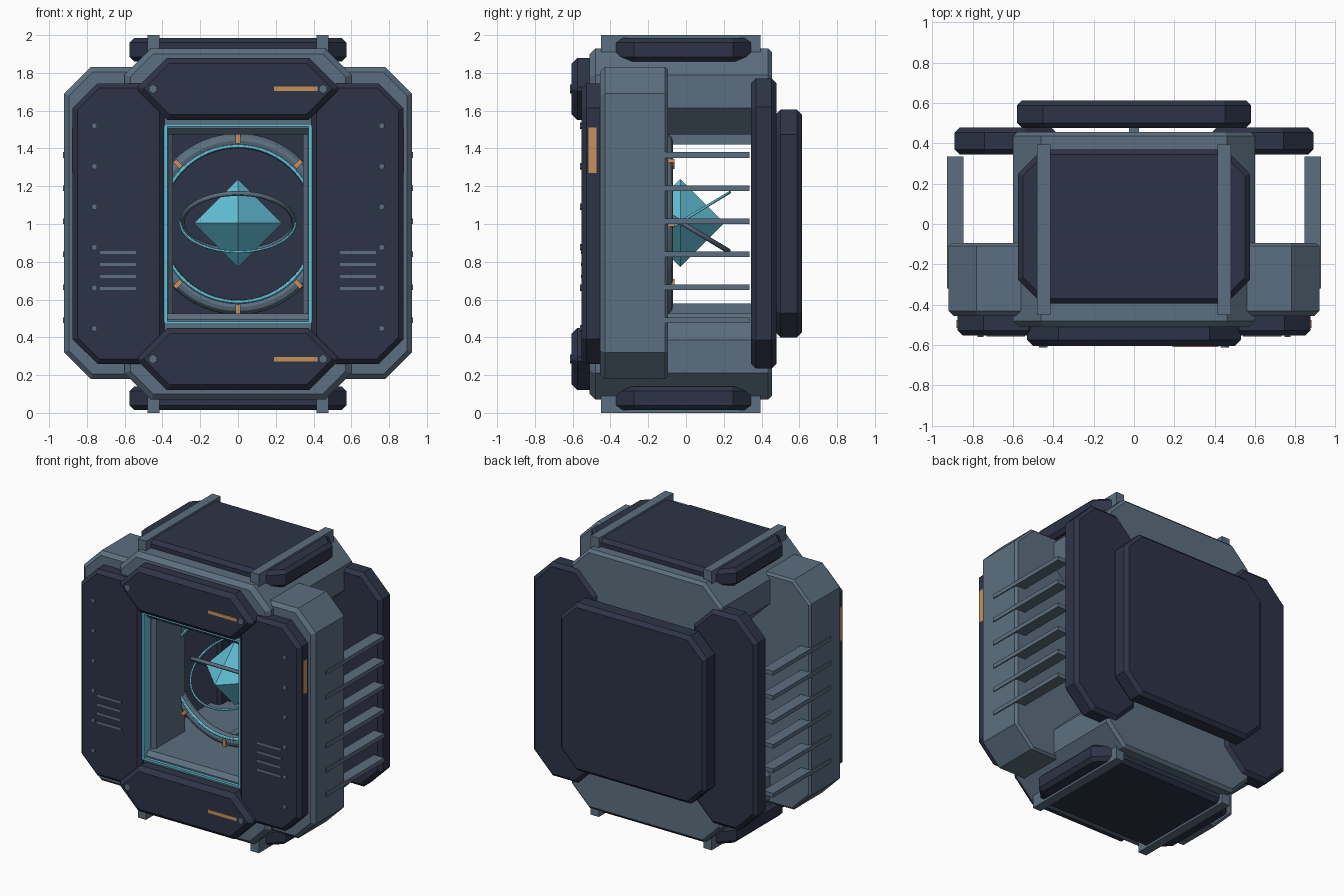
import bpy, bmesh, math
from mathutils import Vector, Matrix

if "Cube" in bpy.data.objects:
    bpy.data.objects.remove(bpy.data.objects["Cube"])


def material(name, rgb):
    m = bpy.data.materials.new(name)
    m.diffuse_color = (*rgb, 1)
    m.use_nodes = True
    m.node_tree.nodes["Principled BSDF"].inputs["Base Color"].default_value = m.diffuse_color
    return m


NAVY = material("dark navy", (0.027, 0.034, 0.064))
STEEL = material("steel blue grey", (0.107, 0.159, 0.216))
TEAL = material("bright teal", (0.125, 0.54, 0.69))
ORANGE = material("copper orange", (0.58, 0.28, 0.11))


def finish(name, bm, mat):
    bmesh.ops.recalc_face_normals(bm, faces=bm.faces[:])
    me = bpy.data.meshes.new(name)
    bm.to_mesh(me)
    bm.free()
    me.materials.append(mat)
    ob = bpy.data.objects.new(name, me)
    bpy.context.collection.objects.link(ob)
    return ob


def octagon(u0, u1, v0, v1, c):
    return [(u0 + c, v0), (u1 - c, v0), (u1, v0 + c), (u1, v1 - c),
            (u1 - c, v1), (u0 + c, v1), (u0, v1 - c), (u0, v0 + c)]


def plate(name, mat, u, v, depth, chamfer, bevel0, bevel1, axis="y"):
    """Octagonal slab with bevelled rims, extruded along y (or z)."""
    d0, d1 = depth
    bm = bmesh.new()
    rings = []
    for d, inset in ((d0, bevel0), (d0 + bevel0, 0), (d1 - bevel1, 0), (d1, bevel1)):
        pts = octagon(u[0] + inset, u[1] - inset, v[0] + inset, v[1] - inset,
                      chamfer - 0.586 * inset)
        rings.append([bm.verts.new((a, d, b) if axis == "y" else (a, b, d)) for a, b in pts])
    for r, s in zip(rings, rings[1:]):
        for i in range(8):
            j = (i + 1) % 8
            bm.faces.new((r[i], r[j], s[j], s[i]))
    bm.faces.new(rings[0])
    bm.faces.new(rings[-1])
    return finish(name, bm, mat)


def box(name, mat, x, y, z, matrix=None):
    bm = bmesh.new()
    size = (x[1] - x[0], y[1] - y[0], z[1] - z[0])
    mid = ((x[0] + x[1]) / 2, (y[0] + y[1]) / 2, (z[0] + z[1]) / 2)
    bmesh.ops.create_cube(bm, size=1, matrix=Matrix.Translation(mid) @ Matrix.Diagonal((*size, 1)))
    if matrix:
        bm.transform(matrix)
    return finish(name, bm, mat)


def bolt(name, x, y, z, r):
    bm = bmesh.new()
    m = Matrix.Translation((x, y, z)) @ Matrix.Rotation(math.pi / 2, 4, "X")
    bmesh.ops.create_cone(bm, cap_ends=True, segments=6, radius1=r, radius2=r, depth=0.02, matrix=m)
    return finish(name, bm, STEEL)


def ring(name, mat, centre, major, minor, tilt):
    bpy.ops.mesh.primitive_torus_add(location=centre, rotation=(tilt, 0, 0),
                                     major_radius=major, minor_radius=minor,
                                     major_segments=64, minor_segments=12)
    ob = bpy.context.object
    ob.name = name
    ob.data.materials.append(mat)
    bpy.ops.object.shade_smooth_by_angle()
    return ob


def span(s, a, b):
    """Interval mirrored to side s."""
    return (a, b) if s > 0 else (-b, -a)


# Top and bottom assemblies, mirrored about z = 1
for t, tag in ((1, "top"), (-1, "bottom")):
    def zs(a, b):
        p, q = 1 + t * a, 1 + t * b
        return (min(p, q), max(p, q))
    plate(tag + "_frame_block", STEEL, (-0.6, 0.6), zs(0.475, 0.93), (-0.51, 0.455), 0.14, 0.03, 0.02)
    plate(tag + "_front_panel", NAVY, (-0.53, 0.53), zs(0.55, 0.88), (-0.605, -0.50), 0.155, 0.03, 0.0)
    plate(tag + "_pad", NAVY, (-0.575, 0.575), (-0.395, 0.37), zs(0.86, 0.985), 0.12, 0.025, 0.025, "z")
    box(tag + "_ring_strut", STEEL, (-0.025, 0.025), (-0.1, 0.48), zs(0.42, 0.475))
    box(tag + "_window_trim", TEAL, (-0.39, 0.39), (-0.53, -0.46), zs(0.515, 0.53))
    box(tag + "_orange_marker", ORANGE, (0.19, 0.42), (-0.609, -0.602), (1 + t * 0.715 - 0.012, 1 + t * 0.715 + 0.012))
    for s in (1, -1):
        box(tag + "_rail", STEEL, span(s, 0.415, 0.48), (-0.45, 0.395), zs(0.9, 1.0))
        bolt(tag + "_panel_bolt", s * 0.45, -0.603, 1 + t * 0.715, 0.024)

# Left and right assemblies
for s, tag in ((1, "right"), (-1, "left")):
    plate(tag + "_pod", STEEL, span(s, 0.345, 0.92), (0.18, 1.83), (-0.455, -0.095), 0.14, 0.025, 0.015)
    plate(tag + "_front_panel", NAVY, span(s, 0.39, 0.875), (0.26, 1.745), (-0.552, -0.445), 0.13, 0.025, 0.0)
    plate(tag + "_back_panel", NAVY, span(s, 0.385, 0.89), (0.235, 1.77), (0.345, 0.478), 0.15, 0.025, 0.025)
    box(tag + "_window_trim", TEAL, span(s, 0.374, 0.391), (-0.53, -0.44), (0.485, 1.515))
    box(tag + "_orange_marker", ORANGE, span(s, 0.87, 0.879), (-0.515, -0.475), (1.27, 1.51))
    for i in range(6):
        z = 1.365 - 0.175 * i
        box(tag + "_side_fin", STEEL, span(s, 0.845, 0.927), (-0.32, 0.335), (z - 0.015, z + 0.015))
        bolt(tag + "_side_bolt", s * 0.76, -0.55, 1.52 - 0.2145 * i, 0.017)
    for i in range(4):
        z = 0.85 - 0.064 * i
        box(tag + "_vent_slot", STEEL, span(s, 0.54, 0.73), (-0.557, -0.548), (z - 0.008, z + 0.008))

# Back plate
plate("back_plate", NAVY, (-0.58, 0.58), (0.4, 1.605), (0.476, 0.613), 0.13, 0.025, 0.025)

# Containment ring with clamps
ring("containment_ring", STEEL, (0, -0.11, 1), 0.44, 0.04, math.pi / 2)
ring("glow_ring", TEAL, (0, -0.145, 1), 0.412, 0.01, math.pi / 2)
for i in range(8):
    m = Matrix.Translation((0, -0.11, 1)) @ Matrix.Rotation(i * math.pi / 4, 4, "Y")
    box("ring_clamp", ORANGE, (-0.013, 0.013), (-0.048, 0.048), (0.425, 0.475), m)

# Tilted orbit rings around the crystal
ring("orbit_ring_thin", TEAL, (0, -0.03, 1.01), 0.305, 0.007, math.radians(31))
ring("orbit_ring_thick", STEEL, (0, -0.03, 1.01), 0.295, 0.013, math.radians(-31))

# Floating crystal
bm = bmesh.new()
c = Vector((0, -0.03, 1.005))
waist = [bm.verts.new(c + Vector((0.233 * math.cos(a), 0.233 * math.sin(a), 0)))
         for a in (0, math.pi / 2, math.pi, 1.5 * math.pi)]
for h in (0.233, -0.233):
    tip = bm.verts.new(c + Vector((0, 0, h)))
    for i in range(4):
        bm.faces.new((waist[i], waist[(i + 1) % 4], tip))
finish("crystal", bm, TEAL)
